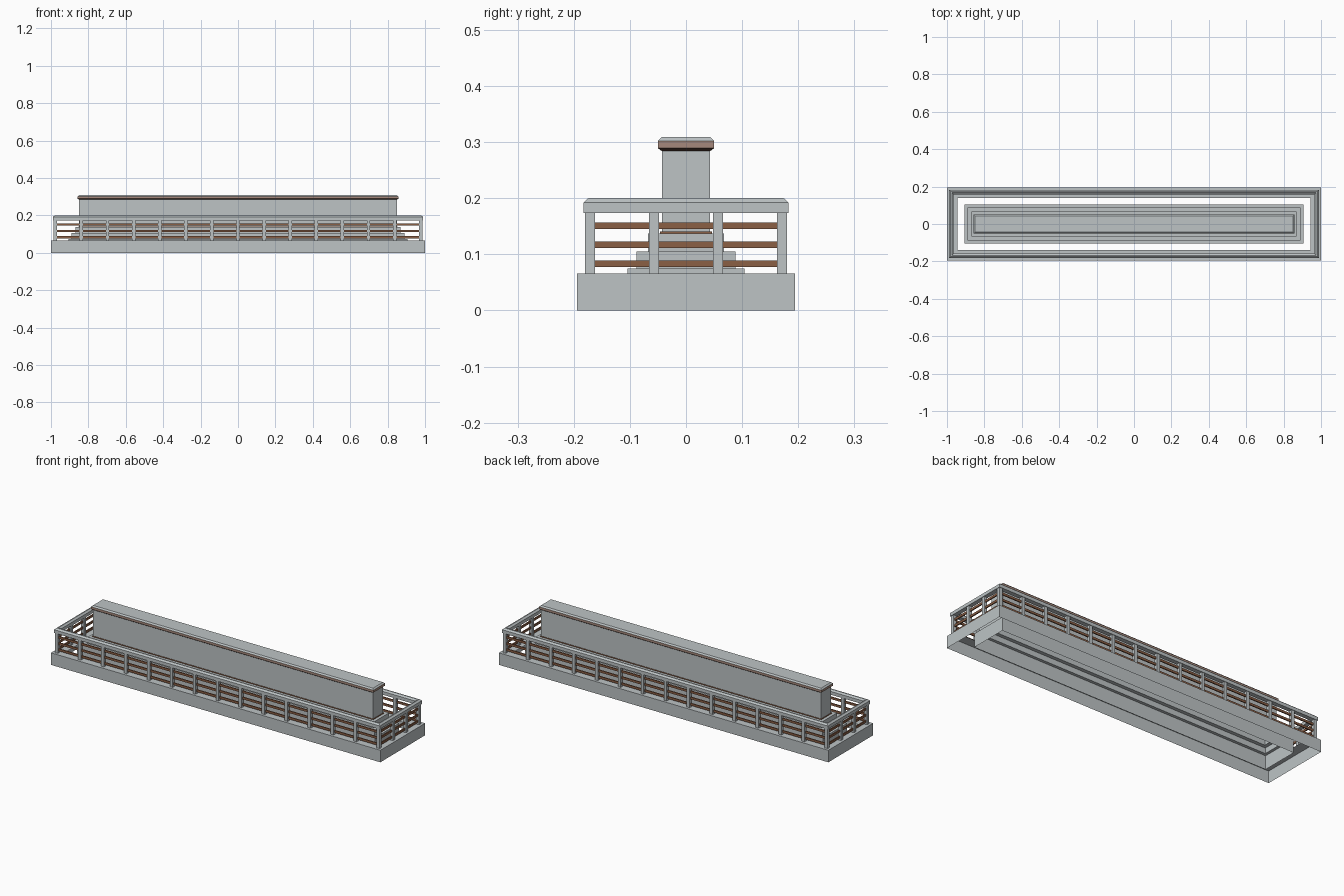
import bpy
import bmesh

cube = bpy.data.objects.get("Cube")
if cube:
    bpy.data.objects.remove(cube, do_unlink=True)


def material(name, colour):
    mat = bpy.data.materials.new(name)
    mat.use_nodes = True
    mat.diffuse_color = (*colour, 1)
    mat.node_tree.nodes["Principled BSDF"].inputs["Base Color"].default_value = (*colour, 1)
    return mat


STONE = material("pale grey stone", (0.51, 0.55, 0.56))
WOOD = material("brown wood", (0.26, 0.115, 0.06))
TAN = material("tan trim", (0.38, 0.25, 0.20))
DARK = material("dark brown trim", (0.09, 0.045, 0.03))


def finish(name, bm, mats):
    mesh = bpy.data.meshes.new(name)
    bm.to_mesh(mesh)
    bm.free()
    for mat in mats:
        mesh.materials.append(mat)
    obj = bpy.data.objects.new(name, mesh)
    bpy.context.collection.objects.link(obj)
    return obj


def loft(name, profile, mats=(STONE,), bands=None, closed=False, capped=False):
    """Join rectangular rings given as (half length, half depth, height)."""
    bm = bmesh.new()
    rings = [[bm.verts.new((sx * hx, sy * hy, z))
              for sx, sy in ((-1, -1), (1, -1), (1, 1), (-1, 1))]
             for hx, hy, z in profile]
    pairs = list(zip(rings, rings[1:]))
    if closed:
        pairs.append((rings[-1], rings[0]))
    for n, (low, high) in enumerate(pairs):
        for i in range(4):
            j = (i + 1) % 4
            face = bm.faces.new((low[i], low[j], high[j], high[i]))
            face.material_index = bands[n] if bands else 0
    if capped:
        bm.faces.new(rings[-1])
    return finish(name, bm, mats)


def box(name, centre, size, mat):
    bm = bmesh.new()
    bmesh.ops.create_cube(bm, size=1)
    bmesh.ops.scale(bm, vec=size, verts=bm.verts)
    bmesh.ops.translate(bm, vec=centre, verts=bm.verts)
    return finish(name, bm, [mat])


# Outer base: walls with a flat rim, open in the middle
FLOOR = 0.066
loft("base_rim", [(1, 0.194, 0), (1, 0.194, FLOOR), (0.945, 0.14, FLOOR)])

# Stepped plinth, open underneath
steps = []
bottom = 0
for hx, hy, top in ((0.905, 0.104, 0.075), (0.89, 0.088, 0.105), (0.87, 0.068, 0.137)):
    steps += [(hx, hy, bottom), (hx, hy, top)]
    bottom = top
loft("stepped_plinth", steps + [(0.853, 0.046, bottom)])

# Long central block with a thin foot moulding
loft("foot_moulding", [(0.853, 0.046, 0.137), (0.853, 0.046, 0.141), (0.85, 0.043, 0.141)], [WOOD])
loft("central_block", [(0.85, 0.043, 0.141), (0.85, 0.043, 0.284)])

# Coping with a trim band and sloped top edge
loft("coping", [(0.85, 0.043, 0.284), (0.857, 0.05, 0.289), (0.857, 0.05, 0.302),
                (0.85, 0.043, 0.309)],
     [STONE, TAN, DARK], bands=[2, 1, 0], capped=True)

# Railing around the rim
RX, RY = 0.977, 0.171
RAIL_BOTTOM = 0.174


def rail_ring(offset, z):
    return RX + offset, RY + offset, z


loft("top_rail", [rail_ring(0.012, RAIL_BOTTOM), rail_ring(0.012, 0.192), rail_ring(0.003, 0.2),
                  rail_ring(-0.003, 0.2), rail_ring(-0.012, 0.192), rail_ring(-0.012, RAIL_BOTTOM)],
     closed=True)

# Posts: long sides, then the inner posts of the short ends
spots = [(RX * i / 7, side * RY) for i in range(-7, 8) for side in (-1, 1)]
spots += [(side * RX, y * RY / 3) for side in (-1, 1) for y in (-1, 1)]
for x, y in spots:
    box("rail_post", (x, y, (FLOOR + RAIL_BOTTOM) / 2), (0.018, 0.018, RAIL_BOTTOM - FLOOR), STONE)

# Three wooden slats on every side
for z in (0.083, 0.117, 0.151):
    for side in (-1, 1):
        box("long_slat", (0, side * RY, z), (2 * RX, 0.006, 0.012), WOOD)
        box("end_slat", (side * RX, 0, z), (0.006, 2 * RY, 0.012), WOOD)
